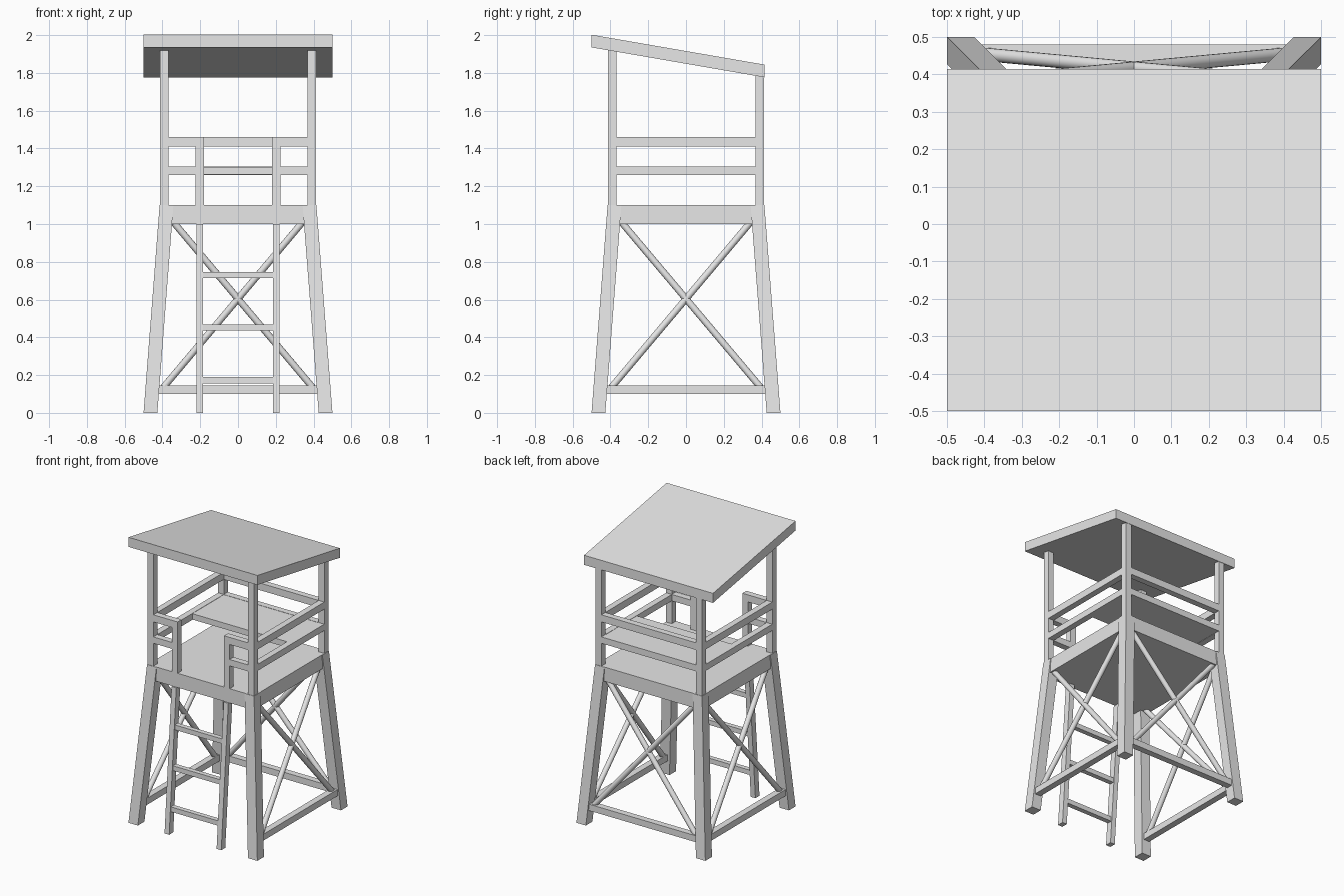
import bpy
import bmesh
from mathutils import Vector

cube = bpy.data.objects.get("Cube")
if cube:
    bpy.data.objects.remove(cube, do_unlink=True)

mat = bpy.data.materials.new("light_grey")
mat.use_nodes = True
GREY = (0.8, 0.8, 0.8, 1)
mat.diffuse_color = GREY
mat.node_tree.nodes["Principled BSDF"].inputs["Base Color"].default_value = GREY


def finish(name, bm):
    bmesh.ops.recalc_face_normals(bm, faces=bm.faces)
    mesh = bpy.data.meshes.new(name)
    bm.to_mesh(mesh)
    bm.free()
    mesh.materials.append(mat)
    ob = bpy.data.objects.new(name, mesh)
    bpy.context.collection.objects.link(ob)
    return ob


def hexa(name, bottom, top):
    """Six-sided solid between two four-point rings."""
    bm = bmesh.new()
    a = [bm.verts.new(p) for p in bottom]
    b = [bm.verts.new(p) for p in top]
    bm.faces.new(a)
    bm.faces.new(b)
    for i in range(4):
        j = (i + 1) % 4
        bm.faces.new((a[i], a[j], b[j], b[i]))
    return finish(name, bm)


def ring(x0, x1, y0, y1, z):
    return [(x0, y0, z), (x1, y0, z), (x1, y1, z), (x0, y1, z)]


def box(name, x0, x1, y0, y1, z0, z1):
    return hexa(name, ring(x0, x1, y0, y1, z0), ring(x0, x1, y0, y1, z1))


def rod(name, start, end, radius):
    start, end = Vector(start), Vector(end)
    axis = end - start
    bm = bmesh.new()
    bmesh.ops.create_cone(bm, cap_ends=True, segments=16, radius1=radius,
                          radius2=radius, depth=axis.length)
    for f in bm.faces:
        f.smooth = len(f.verts) == 4
    ob = finish(name, bm)
    ob.location = (start + end) / 2
    ob.rotation_euler = axis.to_track_quat('Z', 'Y').to_euler()


def roof_under(y):
    return 1.935 - 0.173 * (y + 0.5)


SIDES = ((-1, "right"), (1, "left"))
ENDS = ((-1, "front"), (1, "back"))
OUT, IN = 0.412, 0.368          # post faces
RAILS = ((1.26, 1.305, "middle"), (1.41, 1.46, "top"))

# Deck and bench
box("deck", -OUT, OUT, -OUT, OUT, 1.0, 1.1)
box("bench", -IN, IN, 0.02, IN, 1.262, 1.303)

# Sloping roof
hexa("roof",
     [(x, y, roof_under(y)) for x, y, _ in ring(-0.5, 0.5, -0.5, 0.415, 0)],
     [(x, y, roof_under(y) + 0.067) for x, y, _ in ring(-0.5, 0.5, -0.5, 0.415, 0)])

# Splayed legs and upright posts
for sx, side in SIDES:
    for sy, end in ENDS:
        hexa(f"{end}_{side}_leg",
             ring(sx * 0.427, sx * 0.5, sy * 0.427, sy * 0.5, 0),
             ring(sx * 0.342, sx * 0.415, sy * 0.342, sy * 0.415, 1.1))
        foot = ring(sx * IN, sx * OUT, sy * IN, sy * OUT, 1.1)
        hexa(f"{end}_{side}_post", foot,
             [(x, y, roof_under(y) + 0.01) for x, y, _ in foot])

# Handrails: full length on sides and back, short at the front opening
for z0, z1, level in RAILS:
    box(f"back_{level}_rail", -IN, IN, IN, OUT, z0, z1)
    for sx, side in SIDES:
        box(f"{side}_{level}_rail", sx * IN, sx * OUT, -IN, IN, z0, z1)
        box(f"front_{side}_{level}_rail", sx * 0.22, sx * IN, -OUT, -IN, z0, z1)
for sx, side in SIDES:
    box(f"gate_{side}_post", sx * 0.18, sx * 0.224, -OUT, -IN, 1.1, 1.46)

# Bottom beams
box("back_bottom_beam", -0.42, 0.42, 0.435, 0.48, 0.1, 0.145)
for sx, side in SIDES:
    box(f"{side}_bottom_beam", sx * 0.435, sx * 0.48, -0.42, 0.42, 0.1, 0.145)

# Crossed round braces on the back and both sides
for s in (-1, 1):
    lo, hi = (s * 0.395, 0.453, 0.135), (-s * 0.338, 0.385, 1.005)
    rod("back_brace", lo, hi, 0.018)
    for sx, side in SIDES:
        rod(f"{side}_brace", (sx * lo[1], lo[0], lo[2]),
            (sx * hi[1], hi[0], hi[2]), 0.018)

# Leaning ladder
for sx, side in SIDES:
    hexa(f"ladder_{side}_stile",
         ring(sx * 0.184, sx * 0.22, -0.5, -0.455, 0),
         ring(sx * 0.184, sx * 0.22, -0.422, -0.377, 1.0))
for z in (0.172, 0.452, 0.73):
    y = -0.478 + 0.078 * z
    box("ladder_rung", -0.19, 0.19, y - 0.017, y + 0.017, z - 0.017, z + 0.017)
